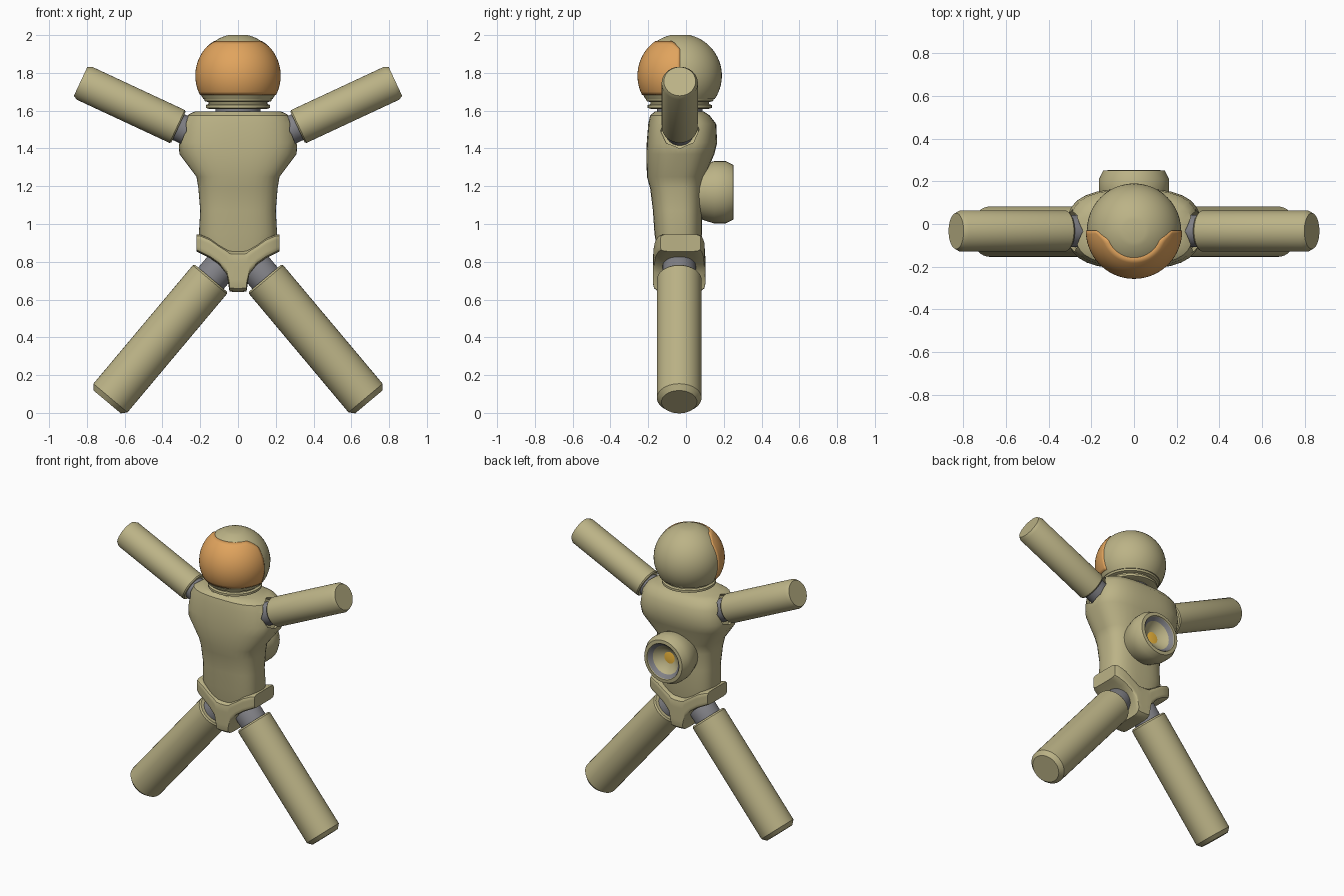
import bpy, bmesh
from math import sin, cos, pi, radians, sqrt
from mathutils import Vector, Matrix

if "Cube" in bpy.data.objects:
    bpy.data.objects.remove(bpy.data.objects["Cube"])


def material(name, rgb):
    m = bpy.data.materials.new(name)
    m.diffuse_color = (*rgb, 1)
    m.use_nodes = True
    m.node_tree.nodes["Principled BSDF"].inputs["Base Color"].default_value = m.diffuse_color
    return m


SUIT = material("suit_olive", (0.50, 0.45, 0.24))
GREY = material("joint_grey", (0.22, 0.22, 0.24))
VISOR = material("visor_orange", (0.75, 0.37, 0.11))
GLOW = material("nozzle_yellow", (0.90, 0.50, 0.05))
CY = -0.033  # depth of the body's centre line


def smooth(ob, angle=35):
    me = ob.data
    me.polygons.foreach_set("use_smooth", [True] * len(me.polygons))
    me.set_sharp_from_angle(angle=radians(angle))


def loft(name, rings, mat, matrix=Matrix(), closed=True, caps=True):
    bm = bmesh.new()
    rows = [[bm.verts.new(matrix @ Vector(p)) for p in r] for r in rings]
    n = len(rows[0])
    for a, b in zip(rows, rows[1:]):
        for i in range(n if closed else n - 1):
            j = (i + 1) % n
            bm.faces.new((a[i], a[j], b[j], b[i]))
    if caps:
        bm.faces.new(rows[0])
        bm.faces.new(rows[-1])
    bmesh.ops.remove_doubles(bm, verts=bm.verts, dist=1e-5)
    bmesh.ops.recalc_face_normals(bm, faces=bm.faces)
    me = bpy.data.meshes.new(name)
    bm.to_mesh(me)
    bm.free()
    ob = bpy.data.objects.new(name, me)
    bpy.context.collection.objects.link(ob)
    me.materials.append(mat)
    smooth(ob)
    return ob


def lathe(name, profile, mat, origin, axis=(0, 0, 1), sides=40):
    """Revolve (radius, height) points about an axis through origin."""
    m = Matrix.Translation(origin) @ Vector(axis).to_track_quat('Z', 'Y').to_matrix().to_4x4()
    rings = [[(r * cos(2 * pi * i / sides), r * sin(2 * pi * i / sides), h)
              for i in range(sides)] for r, h in profile]
    return loft(name, rings, mat, m)


def oval(a0, a1, b0, b1, power, n=40):
    """Superellipse filling the box a0..a1 by b0..b1."""
    pts = []
    for i in range(n):
        c, s = cos(2 * pi * (i + .5) / n), sin(2 * pi * (i + .5) / n)
        k = (abs(c) ** power + abs(s) ** power) ** (-1 / power)
        pts.append(((a0 + a1) / 2 + (a1 - a0) / 2 * c * k,
                    (b0 + b1) / 2 + (b1 - b0) / 2 * s * k))
    return pts


# Torso: z, half width, front y, back y
torso_rows = [(.84, .18, -.15, .07), (.95, .207, -.167, .085), (1.07, .2, -.175, .085),
              (1.19, .21, -.19, .09), (1.25, .22, -.207, .10), (1.37, .31, -.21, .15),
              (1.43, .315, -.208, .165), (1.53, .30, -.20, .16), (1.575, .275, -.19, .125),
              (1.595, .23, -.165, .095)]
torso = loft("torso", [[(x, y, z) for x, y in oval(-w, w, f, b, 2.8)]
                       for z, w, f, b in torso_rows], SUIT)

# Hip belt: x, bottom z, top z, front y, back y, mirrored across x
half = [(.02, .64, .86, -.175, .103), (.045, .643, .863, -.175, .103),
        (.06, .735, .868, -.174, .102), (.10, .785, .89, -.172, .10),
        (.15, .82, .925, -.165, .097), (.20, .845, .945, -.15, .088),
        (.22, .855, .945, -.135, .078)]
cols = [(-c[0], *c[1:]) for c in reversed(half)] + half
loft("hip_belt", [[(x, y, z) for y, z in oval(f, b, lo, hi, 7)]
                  for x, lo, hi, f, b in cols], SUIT)

# Arms, legs and their joints
ARM, LEG = radians(25), radians(50)
for s, side in ((-1, "left"), (1, "right")):
    arm_dir = Vector((s * cos(ARM), 0, sin(ARM)))
    shoulder = Vector((s * .315, CY, 1.513))
    lathe(side + "_arm", [(0, 0), (.09, 0), (.096, .008), (.096, .55), (.084, .572), (0, .572)],
          SUIT, shoulder, arm_dir)
    lathe(side + "_shoulder_joint", [(0, -.15), (.075, -.15), (.075, .03), (0, .03)],
          GREY, shoulder, arm_dir)

    # Octagonal armhole
    cutter = lathe("armhole_cutter", [(0, -.07), (.10, -.07), (.118, .2), (0, .2)],
                   GREY, shoulder, arm_dir, 8)
    mod = torso.modifiers.new("armhole", 'BOOLEAN')
    mod.operation, mod.solver, mod.object = 'DIFFERENCE', 'EXACT', cutter
    bpy.context.view_layer.objects.active = torso
    bpy.ops.object.modifier_apply(modifier=mod.name)
    bpy.data.objects.remove(cutter)

    leg_dir = Vector((s * cos(LEG), 0, -sin(LEG)))
    hip = Vector((s * .143, CY - .003, .713))
    lathe(side + "_leg", [(0, 0), (.11, 0), (.118, .01), (.118, .828), (.094, .855), (0, .855)],
          SUIT, hip, leg_dir)
    lathe(side + "_hip_joint", [(0, -.15), (.06, -.14), (.088, -.09), (.088, .03), (0, .03)],
          GREY, hip, leg_dir)
smooth(torso)

# Neck and collar rings
lathe("neck", [(0, 1.57), (.12, 1.57), (.12, 1.65), (0, 1.65)], GREY, (0, CY, 0))
lathe("collar", [(0, 1.61), (.155, 1.61), (.17, 1.615), (.17, 1.63), (.155, 1.635), (.155, 1.645),
                 (.175, 1.65), (.182, 1.665), (.182, 1.68), (0, 1.68)], SUIT, (0, CY, 0))

# Helmet: sphere with a slightly flattened crown
R, HC, HY = .221, 1.785, -.031
shell = [(R * cos(t), min(2, HC + R * sin(t)))
         for t in [radians(-34 + i * 5.5) for i in range(21)]]
lathe("helmet", [(0, shell[0][1])] + shell + [(0, 2)], SUIT, (0, HY, 0), sides=48)

# Visor: front patch with rounded upper corners
VR = .226
rows = []
for j in range(17):
    row = []
    for i in range(41):
        a = -pi / 2 + pi * i / 40
        corner = max(0, (abs(a) - radians(66)) / radians(24))
        top = 1.97 - .045 * corner ** 2
        z = 1.682 + (top - 1.682) * j / 16
        r = sqrt(VR ** 2 - (z - HC) ** 2)
        row.append((r * sin(a), HY - r * cos(a), z))
    rows.append(row)
visor = loft("visor", rows, VISOR, closed=False, caps=False)
thick = visor.modifiers.new("thickness", 'SOLIDIFY')
thick.thickness, thick.offset = .014, 0
if visor.data.polygons[len(visor.data.polygons) // 2].normal.y > 0:
    visor.data.flip_normals()
thick.offset = -1

# Back thruster with open nozzle
back = (0, 0, 1.168)
lathe("thruster", [(0, .03), (.125, .03), (.15, .10), (.165, .15), (.165, .21), (.145, .25),
                   (.122, .252), (.118, .24), (0, .15)], SUIT, back, (0, 1, 0))
lathe("nozzle_lining", [(0, .14), (.119, .235), (.119, .246), (.045, .172), (0, .172)],
      GREY, back, (0, 1, 0))
lathe("nozzle_core", [(0, .165), (.045, .165), (.042, .18), (0, .185)], GLOW, back, (0, 1, 0))
